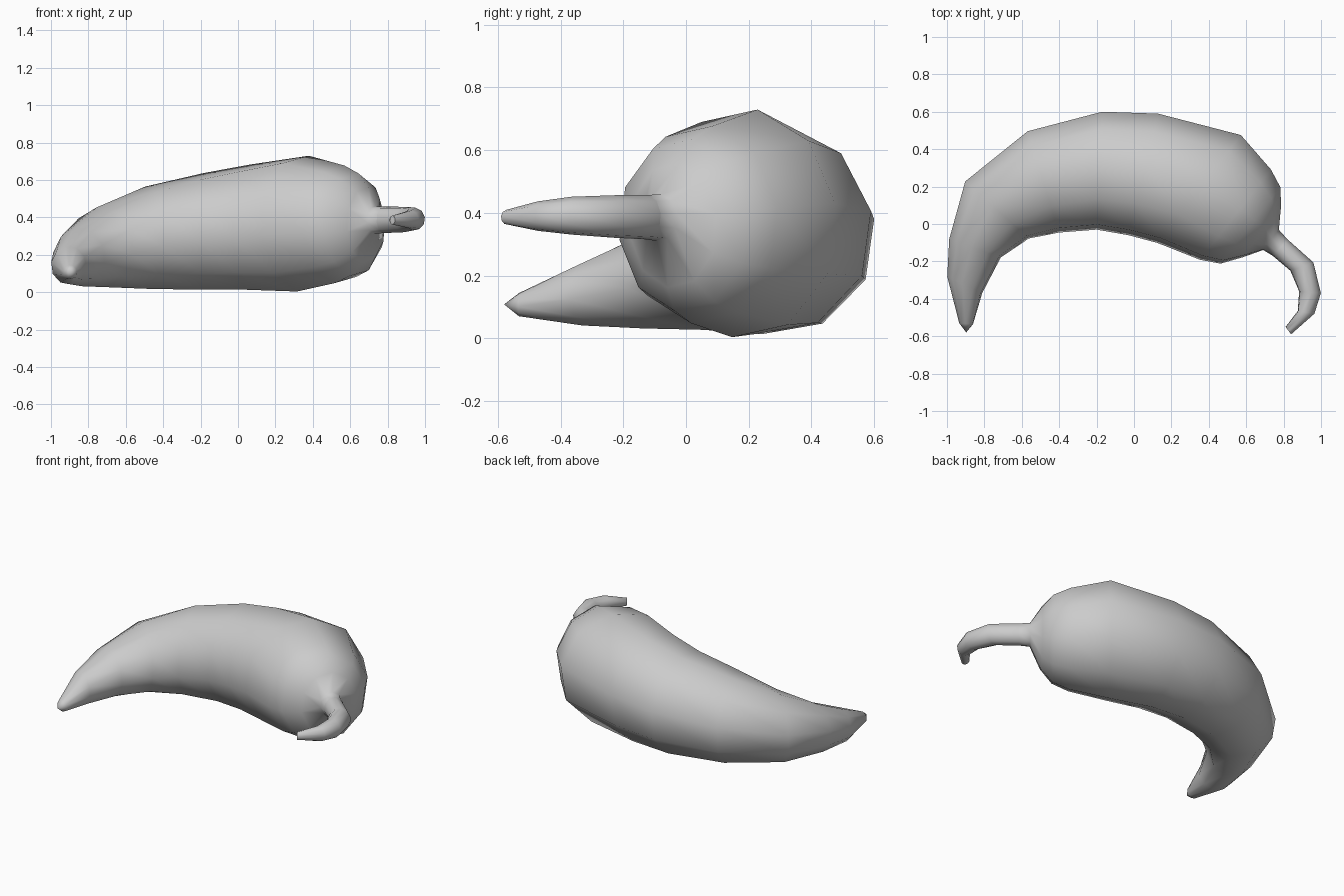
import bpy, bmesh, math
from mathutils import Vector

if "Cube" in bpy.data.objects:
    bpy.data.objects.remove(bpy.data.objects["Cube"], do_unlink=True)

SIDES = 10
PHASE = math.radians(10)

skin = bpy.data.materials.new("plain_grey")
skin.use_nodes = True
GREY = (0.6, 0.6, 0.6, 1)
skin.diffuse_color = GREY
skin.node_tree.nodes["Principled BSDF"].inputs["Base Color"].default_value = GREY


def add_ring(bm, outer, inner, low, high):
    """Upright oval spanning two plan points and a height range."""
    a, b = Vector((*outer, 0)), Vector((*inner, 0))
    centre = (a + b) / 2 + Vector((0, 0, (low + high) / 2))
    verts = []
    for k in range(SIDES):
        t = PHASE + math.tau * k / SIDES
        rise = Vector((0, 0, (high - low) / 2 * math.sin(t)))
        verts.append(bm.verts.new(centre + (a - b) / 2 * math.cos(t) + rise))
    return verts


def loft(name, sections, tip=None):
    bm = bmesh.new()
    rings = [add_ring(bm, *s) for s in sections]
    for r, s in zip(rings, rings[1:]):
        for k in range(SIDES):
            n = (k + 1) % SIDES
            bm.faces.new((r[k], r[n], s[n], s[k]))
    if tip:
        point = bm.verts.new(tip)
        for k in range(SIDES):
            bm.faces.new((point, rings[0][(k + 1) % SIDES], rings[0][k]))
    else:
        bm.faces.new(rings[0])
    bm.faces.new(rings[-1])
    bmesh.ops.recalc_face_normals(bm, faces=bm.faces)
    mesh = bpy.data.meshes.new(name)
    bm.to_mesh(mesh)
    bm.free()
    mesh.materials.append(skin)
    obj = bpy.data.objects.new(name, mesh)
    bpy.context.collection.objects.link(obj)
    bpy.ops.object.select_all(action="DESELECT")
    obj.select_set(True)
    bpy.context.view_layer.objects.active = obj
    bpy.ops.object.shade_smooth_by_angle(angle=math.radians(75))
    return obj


# Short straight neck shared by the fruit and its stem
neck = ((0.82, -0.08), (0.74, -0.17), 0.315, 0.458)

# Curved fruit, from pointed end to shoulder
loft("pepper_body", [
    ((-0.935, -0.53), (-0.86, -0.535), 0.07, 0.145),
    ((-1.0, -0.28), (-0.81, -0.37), 0.04, 0.245),
    ((-0.99, -0.08), (-0.71, -0.18), 0.03, 0.34),
    ((-0.905, 0.23), (-0.56, -0.08), 0.025, 0.455),
    ((-0.57, 0.5), (-0.4, -0.05), 0.015, 0.567),
    ((-0.17, 0.605), (-0.2, -0.035), 0.01, 0.64),
    ((0.13, 0.595), (-0.03, -0.065), 0.01, 0.685),
    ((0.575, 0.48), (0.12, -0.105), 0.0, 0.733),
    ((0.735, 0.295), (0.35, -0.195), 0.045, 0.68),
    ((0.785, 0.2), (0.46, -0.215), 0.085, 0.637),
    ((0.788, 0.1), (0.58, -0.18), 0.16, 0.56),
    ((0.775, -0.03), (0.69, -0.14), 0.31, 0.46),
    neck,
], tip=(-0.897, -0.58, 0.108))

# Hooked stem
loft("stem", [
    neck,
    ((0.96, -0.205), (0.835, -0.25), 0.32, 0.457),
    ((1.0, -0.37), (0.882, -0.36), 0.33, 0.452),
    ((0.965, -0.48), (0.875, -0.465), 0.342, 0.437),
    ((0.84, -0.59), (0.81, -0.55), 0.362, 0.41),
])
